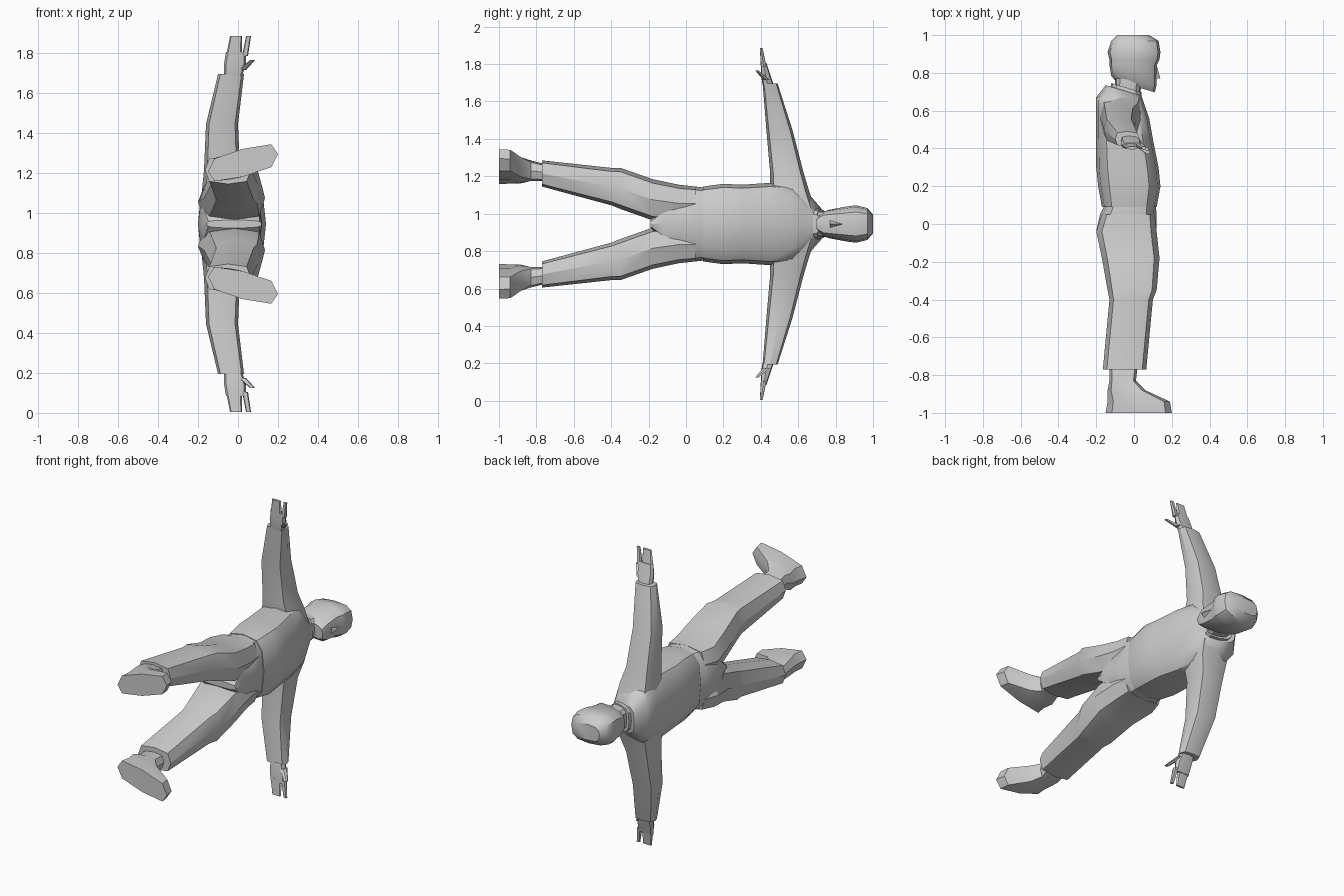
import bpy, bmesh, math
from mathutils import Vector

default_cube = bpy.data.objects.get("Cube")
if default_cube:
    bpy.data.objects.remove(default_cube)

MIDDLE = .945  # height of the body's plane of symmetry
GREY = (.6, .6, .6, 1)

grey = bpy.data.materials.new("plain grey")
grey.use_nodes = True
grey.diffuse_color = GREY
grey.node_tree.nodes["Principled BSDF"].inputs["Base Color"].default_value = GREY


def soften(value, power):
    """Push a sine or cosine outward so that a circle becomes a rounded box."""
    return math.copysign(abs(value) ** power, value)


def outline(back, front, low, high, sides, power):
    """Rounded box outline, with x from back to front."""
    for i in range(sides):
        angle = math.tau * i / sides
        u, v = soften(math.cos(angle), power), soften(math.sin(angle), power)
        yield (back + front + (front - back) * u) / 2, (low + high + (high - low) * v) / 2


def leg_ring(y, back, front, low, high, turn=0, sides=8, power=.6):
    """Section across a leg; turn swings the toes outward."""
    return [Vector((x, y, z + turn * x)) for x, z in outline(back, front, low, high, sides, power)]


def body_ring(y, back, front, half, tilt=0, sides=12, power=.65):
    """Symmetric section across the body; tilt lowers the front edge."""
    return [Vector((x, y - tilt * x, z)) for x, z in outline(back, front, -half, half, sides, power)]


def arm_ring(z, back, front, low, high, sides=8, power=.6):
    """Section across an arm, which points along z."""
    return [Vector((x, y, z)) for x, y in outline(back, front, low, high, sides, power)]


def loft(name, *rings, paired=False, sharp=30):
    """Skin a closed part over its sections, mirrored to the other side if paired."""
    bm = bmesh.new()
    loops = [[bm.verts.new(point) for point in ring] for ring in rings]
    for a, b in zip(loops, loops[1:]):
        for i in range(len(a)):
            bm.faces.new((a[i - 1], a[i], b[i], b[i - 1]))
    bm.faces.new(loops[0])
    bm.faces.new(loops[-1])
    bmesh.ops.recalc_face_normals(bm, faces=bm.faces)
    mesh = bpy.data.meshes.new(name)
    bm.to_mesh(mesh)
    bm.free()
    mesh.materials.append(grey)
    part = bpy.data.objects.new(name, mesh)
    part.location.z = MIDDLE
    bpy.context.collection.objects.link(part)
    if paired:
        mirror = part.modifiers.new("other side", "MIRROR")
        mirror.use_axis = (False, False, True)
        mirror.use_mirror_merge = False
    bpy.ops.object.select_all(action="DESELECT")
    part.select_set(True)
    bpy.context.view_layer.objects.active = part
    bpy.ops.object.shade_smooth_by_angle(angle=math.radians(sharp))


# Jacket, hem to neckline
loft(
    "jacket",
    body_ring(y=.09, back=-.17, front=.12, half=.2),
    body_ring(y=.2, back=-.19, front=.14, half=.215),
    body_ring(y=.3, back=-.2, front=.13, half=.21),
    body_ring(y=.45, back=-.2, front=.1, half=.22),
    body_ring(y=.57, back=-.2, front=.08, half=.21, tilt=.1),
    body_ring(y=.63, back=-.2, front=.06, half=.17, tilt=.2),
    body_ring(y=.69, back=-.15, front=.04, half=.09, tilt=.3),
    sharp=40,
)

# Collar and neck
loft(
    "collar",
    body_ring(y=.66, back=-.13, front=.04, half=.085, tilt=.3),
    body_ring(y=.71, back=-.12, front=.04, half=.08, tilt=.3),
)
loft(
    "neck",
    body_ring(y=.66, back=-.1, front=.03, half=.07, tilt=.3),
    body_ring(y=.77, back=-.1, front=.04, half=.07, tilt=.3),
)

# Head, jaw to crown
loft(
    "head",
    body_ring(y=.73, back=-.1, front=.11, half=.045, tilt=.3),
    body_ring(y=.76, back=-.12, front=.12, half=.075, tilt=.2),
    body_ring(y=.84, back=-.13, front=.12, half=.09),
    body_ring(y=.87, back=-.13, front=.135, half=.095),
    body_ring(y=.91, back=-.14, front=.14, half=.1),
    body_ring(y=.97, back=-.12, front=.13, half=.085),
    body_ring(y=1, back=-.09, front=.08, half=.05),
    sharp=35,
)
loft(
    "nose",
    body_ring(y=.77, back=.09, front=.14, half=.02, sides=4, power=1),
    body_ring(y=.84, back=.09, front=.12, half=.01, sides=4, power=1),
)

# Trousers
loft(
    "trouser_seat",
    body_ring(y=.1, back=-.155, front=.115, half=.195),
    body_ring(y=.05, back=-.18, front=.12, half=.2),
    body_ring(y=-.04, back=-.2, front=.12, half=.19),
    body_ring(y=-.12, back=-.18, front=.12, half=.1),
    body_ring(y=-.19, back=-.16, front=.12, half=.02),
    sharp=35,
)
loft(
    "trouser_leg",
    leg_ring(y=.05, back=-.17, front=.11, low=.02, high=.2),
    leg_ring(y=-.04, back=-.2, front=.12, low=.01, high=.21),
    leg_ring(y=-.18, back=-.17, front=.135, low=.02, high=.24),
    leg_ring(y=-.35, back=-.14, front=.12, low=.08, high=.3),
    leg_ring(y=-.4, back=-.13, front=.1, low=.1, high=.3),
    leg_ring(y=-.77, back=-.165, front=.065, low=.2, high=.34),
    paired=True,
)

# Shoes, sole to ankle
loft(
    "shoe",
    leg_ring(y=-1, back=-.15, front=.2, low=.23, high=.37, turn=.25),
    leg_ring(y=-.94, back=-.14, front=.19, low=.23, high=.37, turn=.25),
    leg_ring(y=-.88, back=-.14, front=.06, low=.23, high=.36, turn=.2),
    leg_ring(y=-.83, back=-.13, front=.01, low=.23, high=.34),
    leg_ring(y=-.75, back=-.13, front=.02, low=.23, high=.32),
    paired=True,
)

# Sleeves, shoulder to cuff
loft(
    "sleeve",
    arm_ring(z=.08, back=-.18, front=.05, low=.47, high=.69),
    arm_ring(z=.17, back=-.18, front=.04, low=.45, high=.66),
    arm_ring(z=.27, back=-.17, front=.01, low=.45, high=.63),
    arm_ring(z=.5, back=-.16, front=0, low=.43, high=.57),
    arm_ring(z=.75, back=-.1, front=.03, low=.41, high=.49),
    paired=True,
)

# Hands
loft(
    "palm",
    arm_ring(z=.74, back=-.07, front=.02, low=.41, high=.47),
    arm_ring(z=.8, back=-.07, front=.04, low=.4, high=.45),
    arm_ring(z=.86, back=-.06, front=.04, low=.4, high=.43),
    paired=True,
)
loft(
    "fingers",
    arm_ring(z=.84, back=-.06, front=.02, low=.4, high=.43),
    arm_ring(z=.94, back=-.04, front=.02, low=.395, high=.41),
    paired=True,
)
loft(
    "forefinger",
    arm_ring(z=.84, back=.02, front=.05, low=.4, high=.43, sides=6),
    arm_ring(z=.94, back=.04, front=.065, low=.395, high=.41, sides=6),
    paired=True,
)
loft(
    "thumb",
    arm_ring(z=.77, back=0, front=.04, low=.41, high=.45, sides=6),
    arm_ring(z=.82, back=.06, front=.085, low=.37, high=.39, sides=6),
    paired=True,
)
